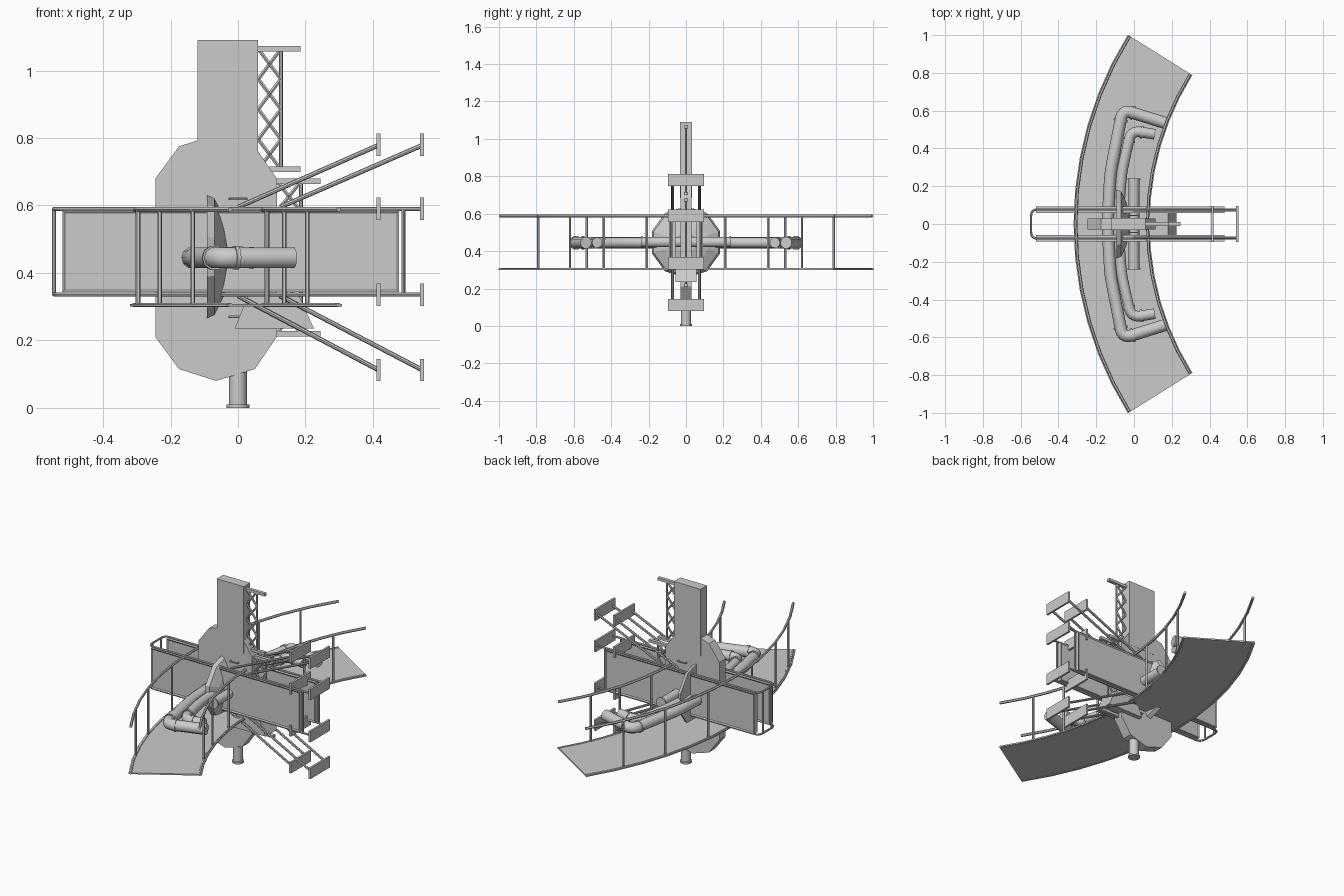
import bpy, bmesh
from math import sin, cos, asin, radians, pi
from mathutils import Vector

if "Cube" in bpy.data.objects:
    bpy.data.objects.remove(bpy.data.objects["Cube"])


def mesh_obj(name, bm):
    bmesh.ops.recalc_face_normals(bm, faces=bm.faces)
    me = bpy.data.meshes.new(name)
    bm.to_mesh(me)
    bm.free()
    ob = bpy.data.objects.new(name, me)
    bpy.context.collection.objects.link(ob)
    return ob


def prism(name, pts, a, b, axis='y'):
    """Extrude an outline: (x, z) points along y, or (x, y) points along z."""
    bm = bmesh.new()
    to3 = (lambda p: (p[0], a, p[1])) if axis == 'y' else (lambda p: (p[0], p[1], a))
    f = bm.faces.new([bm.verts.new(to3(p)) for p in pts])
    r = bmesh.ops.extrude_face_region(bm, geom=[f])
    d = Vector((0, b - a, 0)) if axis == 'y' else Vector((0, 0, b - a))
    bmesh.ops.translate(bm, vec=d, verts=[v for v in r['geom'] if isinstance(v, bmesh.types.BMVert)])
    return mesh_obj(name, bm)


def box(name, x0, x1, y0, y1, z0, z1):
    return prism(name, [(x0, z0), (x1, z0), (x1, z1), (x0, z1)], y0, y1)


def tubes(name, paths, r, res=2):
    """Round bars along one or more polylines, joined in one object."""
    cu = bpy.data.curves.new(name, 'CURVE')
    cu.dimensions = '3D'
    cu.bevel_depth, cu.bevel_resolution, cu.use_fill_caps = r, res, True
    for path in paths:
        s = cu.splines.new('POLY')
        s.points.add(len(path) - 1)
        for p, c in zip(s.points, path):
            p.co = (*c, 1)
    ob = bpy.data.objects.new(name, cu)
    bpy.context.collection.objects.link(ob)
    bpy.ops.object.select_all(action='DESELECT')
    ob.select_set(True)
    bpy.context.view_layer.objects.active = ob
    bpy.ops.object.convert(target='MESH')
    bpy.ops.object.shade_smooth_by_angle(angle=radians(40))
    return bpy.context.object


def rounded(pts, r, n=5):
    """Polyline with its inner corners rounded off."""
    P = [Vector(p) for p in pts]
    out = [P[0]]
    for a, b, c in zip(P, P[1:], P[2:]):
        s, e = b + (a - b).normalized() * r, b + (c - b).normalized() * r
        for i in range(n + 1):
            t = i / n
            out.append(s * (1 - t) ** 2 + b * 2 * t * (1 - t) + e * t * t)
    return out + [P[-1]]


# Core slab and tower
prism("core_slab", [(-.065, .08), (.05, .115), (.115, .21), (.115, .68), (.05, .775), (-.065, .81),
                    (-.175, .775), (-.245, .68), (-.245, .21), (-.175, .115)], -.03, .03)
box("tower", -.12, .06, -.031, .031, .685, 1.09)

# Bottom post with flange
tubes("bottom_post", [[(0, 0, .005), (0, 0, .2)]], .027, 3)
tubes("post_flange", [[(0, 0, 0), (0, 0, .01)]], .034, 3)


# Lattice trusses on the tower and the core
def truss(name, x0, x1, tip, z0, z1, n):
    step = (z1 - z0) / n
    bars = [[(x1, 0, z0), (x1, 0, z1)]]
    for i in range(n):
        a, b = z0 + i * step, z0 + (i + 1) * step
        bars += [[(x0, 0, a), (x1, 0, b)], [(x0, 0, b), (x1, 0, a)]]
    tubes(name + "_braces", bars, .006, 1)
    for z in (z0, z1):
        box(name + "_arm", x0 - .01, tip, -.01, .01, z - .008, z + .008)


truss("tower_truss", .06, .127, .185, .707, 1.064, 4)
truss("core_truss", .115, .187, .245, .22, .672, 5)

# Curved walkway
CX, RO, RI, END = 1.57, 1.89, 1.487, radians(32)


def arc(r, n=12, end=END):
    return [(CX - r * cos(end * (2 * i / n - 1)), r * sin(end * (2 * i / n - 1))) for i in range(n + 1)]


prism("walkway", arc(RO) + arc(RI)[::-1], .30, .308, 'z')

# Walkway railings and posts
for label, r, ys in (("outer", RO - .012, (.21, .53, .79)), ("inner", RI + .012, (.21, .44, .62))):
    tubes(label + "_handrail", [[(x, y, .588) for x, y in arc(r)]], .008, 1)
    tubes(label + "_kerb", [[(x, y, .305) for x, y in arc(r)]], .007, 1)
    posts = []
    for y in [s * v for v in ys for s in (-1, 1)]:
        x = CX - r * cos(asin(y / r))
        posts.append([(x, y, .305), (x, y, .588)])
    tubes(label + "_rail_posts", posts, .007, 1)

# Long side panels with a recessed field
for s in (-1, 1):
    p = box("side_panel", -.52, .478, s * .057, s * .092, .343, .585)
    bm = bmesh.new()
    bm.from_mesh(p.data)
    big = [f for f in bm.faces if abs(f.normal.y) > .9]
    bmesh.ops.inset_individual(bm, faces=big, thickness=.01, depth=-.005)
    bm.to_mesh(p.data)
    bm.free()

# Rails around the panels, looped at the left end
loops = []
for z in (.59, .336):
    loops.append(rounded([(.545, -.077, z), (-.545, -.077, z), (-.545, .077, z), (.545, .077, z)], .035))
tubes("panel_rails", loops, .006)
tubes("panel_rail_uprights", [[(x, s * y, .336), (x, s * y, .59)]
                              for s in (-1, 1) for x, y in ((-.545, .04), (.49, .077))], .006)

# Plates on the right and their struts
struts = []
for px, bx in ((.415, 0), (.545, .125)):
    for z in (.78, .59, .335, .112):
        box("end_plate", px - .005, px + .007, -.095, .095, z - .033, z + .033)
    for s in (-1, 1):
        struts += [[(px, s * .072, .778), (bx, s * .072, .595)],
                   [(px, s * .072, .113), (bx, s * .072, .332)]]
tubes("plate_struts", struts, .007)

# Wedge block below the panels
prism("wedge_block", [(-.01, .235), (.225, .235), (.18, .335), (.03, .335)], -.057, .057)

# Shallow dome facing right
bm = bmesh.new()
prof, N = [(-.092, .192), (-.07, .182), (-.042, .125), (-.022, .055)], 10
rings = [[bm.verts.new((x, r * sin(2 * pi * k / N), .448 + r * cos(2 * pi * k / N))) for k in range(N)]
         for x, r in prof]
for a, b in zip(rings, rings[1:]):
    for k in range(N):
        bm.faces.new((a[k], a[(k + 1) % N], b[(k + 1) % N], b[k]))
bm.faces.new(rings[0])
bm.faces.new(rings[-1])
mesh_obj("dome", bm)

# Cross pipe with flanged ends
tubes("cross_pipe", [[(0, -.235, .448), (0, .235, .448)]], .028, 3)
tubes("cross_pipe_flanges", [[(0, s * .232, .448), (0, s * .24, .448)] for s in (-1, 1)], .034, 3)

# Bent pipe pairs reaching along the walkway
Z = .445
outer = [(.165, .535, Z), (-.06, .605, Z), (-.125, .27, Z), (-.14, 0, Z)]
inner = [(.11, .475, Z), (-.015, .495, Z), (-.065, .27, Z), (-.085, 0, Z)]
for name, pts, r in (("outer_bent_pipe", outer, .032), ("inner_bent_pipe", inner, .028)):
    full = pts + [(x, -y, z) for x, y, z in pts[-2::-1]]
    tubes(name, [rounded(full, .05)], r, 3)
    collars = []
    for a, b in ((pts[1], pts[0]), (pts[1], pts[2])):
        d = (Vector(b) - Vector(a)).normalized()
        for s in (-1, 1):
            collars.append([(c.x, c.y * s, c.z) for c in (Vector(a) + d * .05, Vector(a) + d * .062)])
    tubes(name + "_collars", collars, r + .005, 3)

# Small grab handles on the slab faces
tubes("grab_handles", [[(-.025, s * .028, z), (-.025, s * .045, z), (.025, s * .045, z), (.025, s * .028, z)]
                       for s in (-1, 1) for z in (.62, .27)], .004, 1)
